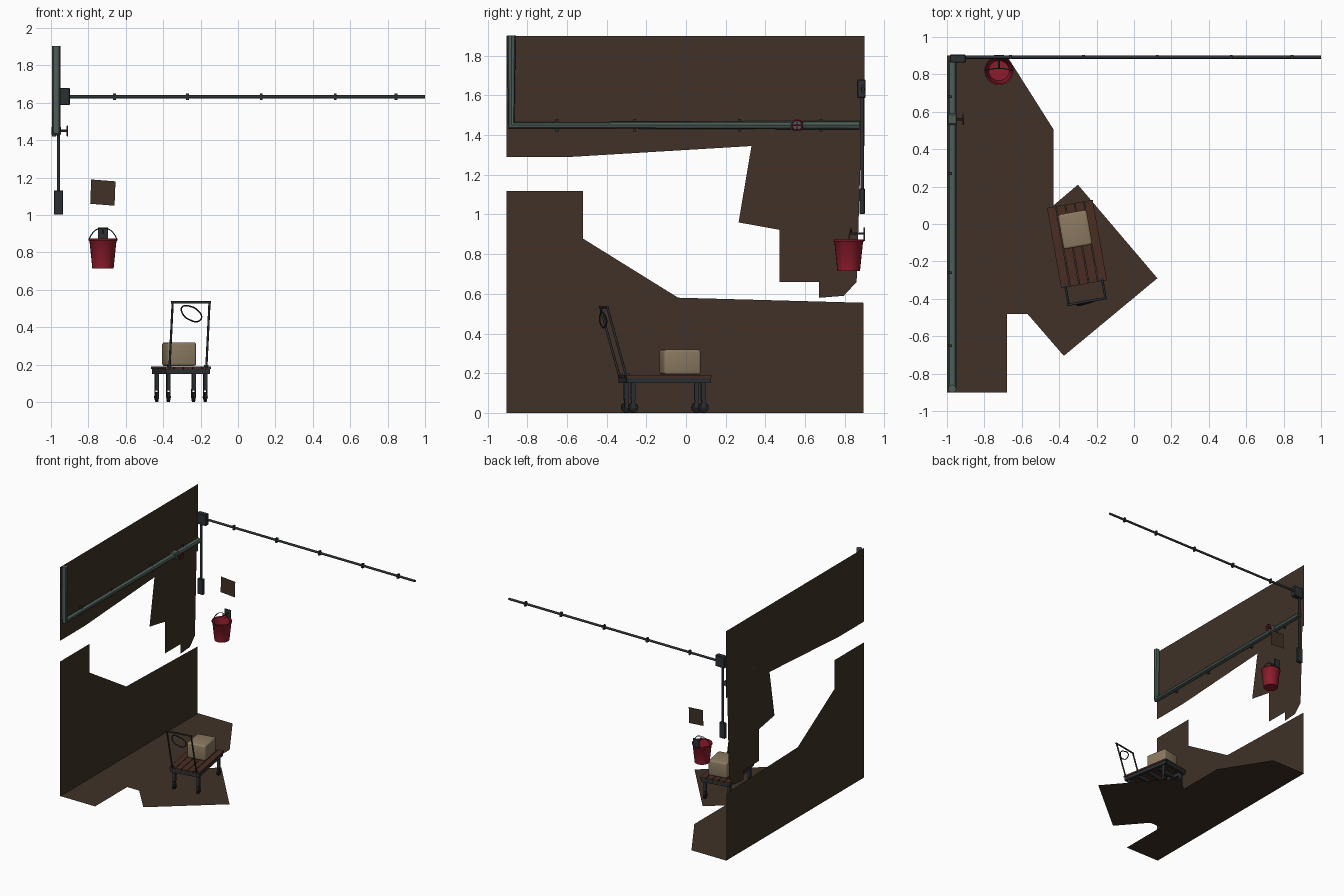
import bpy, bmesh
from math import radians, pi, sin, cos
from mathutils import Matrix, Vector

cube = bpy.data.objects.get("Cube")
if cube:
    bpy.data.objects.remove(cube, do_unlink=True)


def material(name, r, g, b):
    m = bpy.data.materials.new(name)
    m.use_nodes = True
    m.diffuse_color = (r, g, b, 1)
    m.node_tree.nodes["Principled BSDF"].inputs["Base Color"].default_value = (r, g, b, 1)
    return m


BROWN = material("brown_plaster", .05, .031, .021)
GREEN = material("green_pipe_paint", .075, .11, .096)
METAL = material("dark_metal", .025, .03, .033)
RED = material("red_paint", .27, .012, .026)
WOOD = material("dark_wood", .065, .027, .017)
CARD = material("cardboard", .26, .195, .12)
BLACK = material("black_rubber", .012, .012, .013)
WORLD = Matrix.Identity(4)


def finish(name, bm, mat, frame=WORLD, smooth=False):
    mesh = bpy.data.meshes.new(name)
    bm.to_mesh(mesh)
    bm.free()
    mesh.transform(frame)
    mesh.materials.append(mat)
    ob = bpy.data.objects.new(name, mesh)
    bpy.context.collection.objects.link(ob)
    if smooth:
        bpy.ops.object.select_all(action='DESELECT')
        bpy.context.view_layer.objects.active = ob
        ob.select_set(True)
        bpy.ops.object.shade_smooth_by_angle(angle=radians(40))
    return ob


def box(name, center, size, mat, frame=WORLD, bevel=0, segments=1):
    bm = bmesh.new()
    bmesh.ops.create_cube(bm, size=1, matrix=Matrix.Translation(center) @ Matrix.Diagonal((*size, 1)))
    if bevel:
        bmesh.ops.bevel(bm, geom=bm.edges[:], offset=bevel, segments=segments,
                        profile=.5, affect='EDGES')
    return finish(name, bm, mat, frame, segments > 1)


def rod(name, a, b, radius, mat, frame=WORLD, sides=12):
    a, b = Vector(a), Vector(b)
    turn = (b - a).to_track_quat('Z', 'Y').to_matrix().to_4x4()
    bm = bmesh.new()
    bmesh.ops.create_cone(bm, cap_ends=True, segments=sides, radius1=radius, radius2=radius,
                          depth=(b - a).length, matrix=Matrix.Translation((a + b) / 2) @ turn)
    return finish(name, bm, mat, frame, True)


def tube(name, points, radius, mat, frame=WORLD, closed=False, curved=False):
    data = bpy.data.curves.new(name, 'CURVE')
    data.dimensions = '3D'
    data.bevel_depth = radius
    data.bevel_resolution = 2
    data.use_fill_caps = True
    data.resolution_u = 6
    spline = data.splines.new('BEZIER')
    spline.bezier_points.add(len(points) - 1)
    for p, co in zip(spline.bezier_points, points):
        p.co = frame @ Vector(co)
        p.handle_left_type = p.handle_right_type = 'AUTO' if curved else 'VECTOR'
    spline.use_cyclic_u = closed
    data.materials.append(mat)
    ob = bpy.data.objects.new(name, data)
    bpy.context.collection.objects.link(ob)
    bpy.ops.object.select_all(action='DESELECT')
    bpy.context.view_layer.objects.active = ob
    ob.select_set(True)
    bpy.ops.object.convert(target='MESH')
    bpy.ops.object.shade_smooth_by_angle(angle=radians(40))


def sheet(name, outline, place):
    bm = bmesh.new()
    face = bm.faces.new([bm.verts.new(place(u, v)) for u, v in outline])
    bmesh.ops.triangulate(bm, faces=[face])
    finish(name, bm, BROWN)


def lathe(name, center, profile, mat, sides=24):
    bm = bmesh.new()
    verts = [bm.verts.new((r, 0, z)) for r, z in profile]
    edges = [bm.edges.new(pair) for pair in zip(verts, verts[1:])]
    bmesh.ops.spin(bm, geom=verts + edges, axis=(0, 0, 1), cent=(0, 0, 0),
                   angle=2 * pi, steps=sides)
    bmesh.ops.remove_doubles(bm, verts=bm.verts[:], dist=.0002)
    bmesh.ops.recalc_face_normals(bm, faces=bm.faces[:])
    finish(name, bm, mat, Matrix.Translation(center), True)


# Broken wall pieces, floor patch and loose back wall patch
def on_wall(y, z):
    return (-.997, y, z)


sheet("upper_wall", [(-.905, 1.9), (-.905, 1.29), (-.585, 1.29), (-.585, 1.345), (.33, 1.345),
                     (.265, .96), (.47, .923), (.47, .66), (.67, .66), (.67, .58), (.795, .59),
                     (.795, .66), (.86, .66), (.86, 1.05), (.81, 1.05), (.863, 1.345),
                     (.9, 1.345), (.9, 1.9)], on_wall)
sheet("lower_wall", [(-.905, 0), (.895, 0), (.895, .555), (-.57, .555), (-.57, .595),
                     (-.52, .595), (-.52, 1.118), (-.905, 1.118)], on_wall)
sheet("floor", [(-1, -.9), (-.68, -.9), (-.68, -.48), (-.57, -.48), (-.375, -.705),
                (.125, -.29), (-.3, .21), (-.43, .1), (-.43, .505), (-.68, .505),
                (-.68, .9), (-1, .9)], lambda x, y: (x, y, 0))
sheet("back_wall_patch", [(-.79, 1.06), (-.66, 1.05), (-.655, 1.18), (-.785, 1.19)],
      lambda x, z: (x, .9, z))

# Water pipe with elbow and wall clips
tube("water_pipe", [(-.972, -.88, 1.903), (-.972, -.88, 1.45), (-.972, .875, 1.45)], .022, GREEN)
for y in (-.65, -.26, .27, .68):
    box("pipe_clip", (-.984, y, 1.45), (.02, .014, .062), METAL)

# Valve and handwheel
box("valve_body", (-.972, .56, 1.45), (.05, .06, .052), GREEN, bevel=.006)
rod("valve_stem", (-.96, .56, 1.45), (-.91, .56, 1.45), .006, METAL)
tube("valve_wheel", [(-.912, .56 + .026 * cos(a * pi / 6), 1.45 + .026 * sin(a * pi / 6))
                     for a in range(12)], .004, RED, closed=True)
for dy, dz in ((.025, 0), (0, .025)):
    rod("valve_spoke", (-.912, .56 - dy, 1.45 - dz), (-.912, .56 + dy, 1.45 + dz), .003, RED, sides=6)

# Electrical conduit and boxes
rod("long_conduit", (-.91, .892, 1.632), (1, .892, 1.632), .009, METAL)
for x in (-.66, -.27, .125, .52, .845):
    box("conduit_clip", (x, .892, 1.632), (.014, .022, .036), METAL)
box("junction_box", (-.942, .884, 1.634), (.085, .042, .092), METAL, bevel=.004)
rod("drop_conduit", (-.96, .888, 1.6), (-.96, .888, 1.12), .009, METAL)
box("switch_box", (-.96, .888, 1.067), (.05, .026, .128), METAL, bevel=.003)

# Hanging bucket
BX, BY = -.722, .82
lathe("bucket", (BX, BY, 0), [(.0001, .722), (.054, .722), (.07, .868), (.077, .874),
                              (.078, .866), (.072, .86), (.057, .715), (.0001, .715)], RED)
tube("bucket_handle", [(BX - .076, BY, .868), (BX - .058, BY + .004, .9), (BX - .03, BY + .01, .924),
                       (BX + .03, BY + .01, .924), (BX + .058, BY + .004, .9),
                       (BX + .076, BY, .868)], .0028, METAL, curved=True)
box("hook_plate", (BX, .899, .9), (.055, .008, .068), METAL)
rod("hook_peg", (BX, .9, .905), (BX, BY + .01, .905), .005, METAL)
rod("hook_tip", (BX, BY + .012, .903), (BX, BY + .012, .922), .004, METAL)

# Cart deck and frame
CART = Matrix.Translation((-.305, -.107, 0)) @ Matrix.Rotation(radians(10), 4, 'Z')
for i in range(5):
    box("deck_plank", ((i - 2) * .0505, 0, .184), (.046, .436, .014), WOOD, CART)
for s in (-1, 1):
    box("side_rail", (s * .108, 0, .164), (.022, .43, .027), METAL, CART)
for y in (-.205, -.1, 0, .1, .205):
    box("cross_rail", (0, y, .164), (.21, .022, .027), METAL, CART)

# Cart legs with casters
for sx in (-1, 1):
    for sy in (-1, 1):
        x, y = sx * .1, sy * .18
        box("leg", (x, y, .107), (.02, .024, .09), METAL, CART)
        for d in (-.009, .009):
            box("caster_fork", (x + d, y, .046), (.004, .018, .046), METAL, CART)
        rod("caster_wheel", (x - .007, y, .027), (x + .007, y, .027), .026, BLACK, CART, 16)
        rod("caster_axle", (x - .013, y, .027), (x + .013, y, .027), .005, METAL, CART, 8)

# Push handle and rope loop
for s in (-1, 1):
    rod("handle_post", (s * .1, -.212, .175), (s * .1, -.312, .533), .006, METAL, CART)
    box("handle_socket", (s * .1, -.208, .19), (.02, .02, .018), METAL, CART)
rod("handle_bar", (-.108, -.312, .533), (.108, -.312, .533), .0065, METAL, CART)
tube("rope_loop", [(-.05, -.318, .508), (-.047, -.325, .47), (-.01, -.322, .44), (.04, -.315, .432),
                   (.058, -.308, .455), (.035, -.312, .49), (0, -.322, .51)],
     .004, BLACK, CART, closed=True, curved=True)

# Parcel on the deck
PARCEL = Matrix.Translation((-.315, -.03, 0)) @ Matrix.Rotation(radians(10), 4, 'Z')
box("parcel", (0, 0, .256), (.156, .188, .126), CARD, PARCEL, bevel=.013, segments=3)
